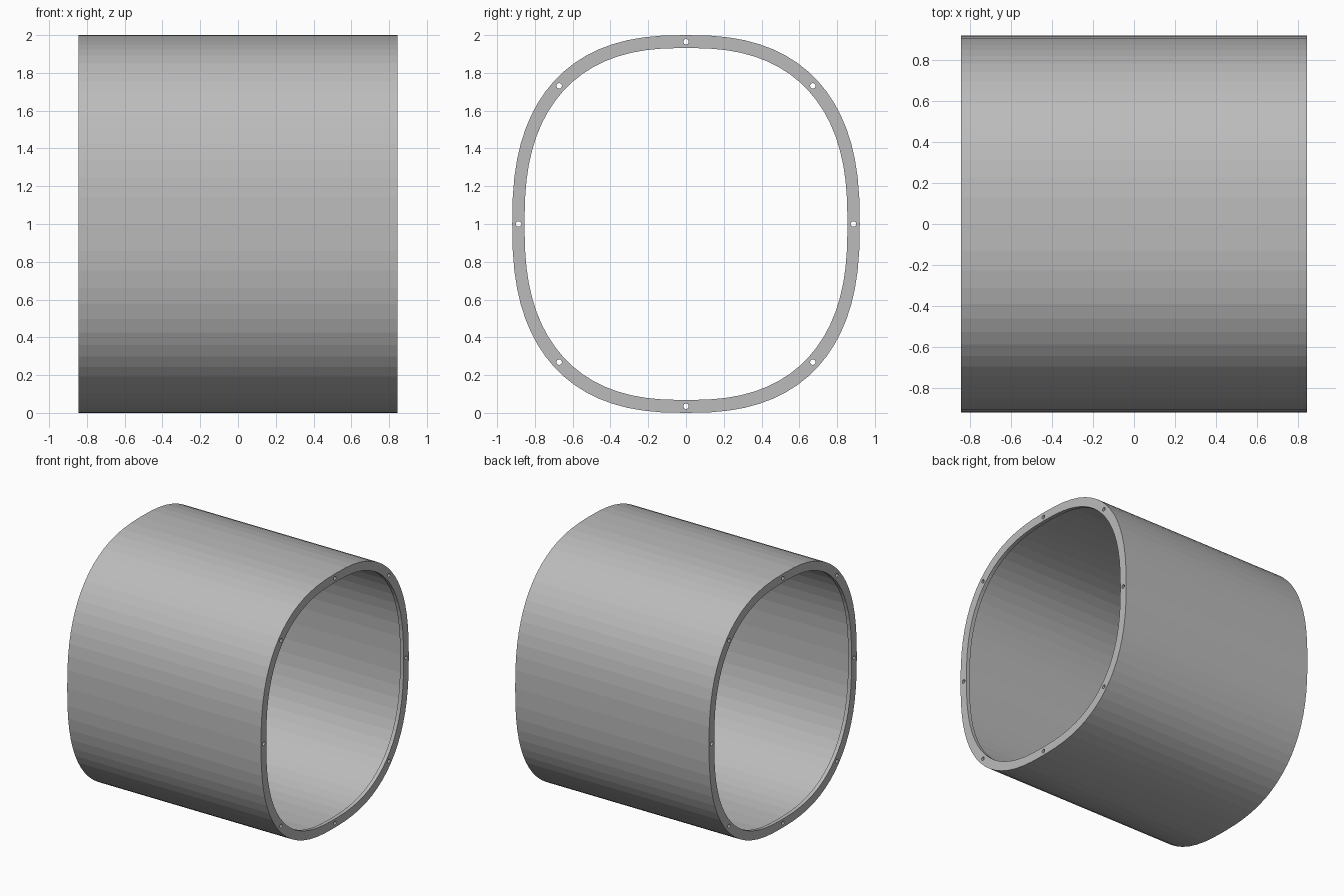
import bpy
import bmesh
from math import cos, sin, pi, copysign
from mathutils import Matrix

cube = bpy.data.objects.get("Cube")
if cube:
    bpy.data.objects.remove(cube, do_unlink=True)

SEGMENTS = 72
HALF_LENGTH = 0.845
FLANGE = 0.03
POWER = 0.8

grey = bpy.data.materials.new("plain grey")
grey.use_nodes = True
colour = (0.5, 0.5, 0.5, 1)
grey.diffuse_color = colour
grey.node_tree.nodes["Principled BSDF"].inputs["Base Color"].default_value = colour


def oval(angle, half_y, half_z):
    """Point on a squared-off oval, centred at mid height."""
    c, s = cos(angle), sin(angle)
    return (half_y * copysign(abs(c) ** POWER, c),
            1 + half_z * copysign(abs(s) ** POWER, s))


def make_object(name, bm):
    bmesh.ops.recalc_face_normals(bm, faces=bm.faces)
    mesh = bpy.data.meshes.new(name)
    bm.to_mesh(mesh)
    bm.free()
    mesh.materials.append(grey)
    obj = bpy.data.objects.new(name, mesh)
    bpy.context.collection.objects.link(obj)
    return obj


# Hollow sleeve: outer skin, end flanges, thin inner wall
outer, lip, wall = (0.92, 1.0), (0.855, 0.932), (0.908, 0.988)
inset = HALF_LENGTH - FLANGE
section = [(-HALF_LENGTH, outer), (HALF_LENGTH, outer), (HALF_LENGTH, lip),
           (inset, lip), (inset, wall), (-inset, wall),
           (-inset, lip), (-HALF_LENGTH, lip)]
bm = bmesh.new()
rings = []
for x, (half_y, half_z) in section:
    ring = []
    for i in range(SEGMENTS):
        y, z = oval(2 * pi * i / SEGMENTS, half_y, half_z)
        ring.append(bm.verts.new((x, y, z)))
    rings.append(ring)
for k, a in enumerate(rings):
    b = rings[(k + 1) % len(rings)]
    for i in range(SEGMENTS):
        j = (i + 1) % SEGMENTS
        bm.faces.new((a[i], a[j], b[j], b[i]))
sleeve = make_object("flanged_sleeve", bm)

# Eight bolt holes through each flange
bm = bmesh.new()
for side in (-1, 1):
    for i in range(8):
        y, z = oval(i * pi / 4, 0.886, 0.965)
        place = Matrix.Translation((side * HALF_LENGTH, y, z)) @ Matrix.Rotation(pi / 2, 4, 'Y')
        bmesh.ops.create_cone(bm, cap_ends=True, segments=16, radius1=0.0145,
                              radius2=0.0145, depth=4 * FLANGE, matrix=place)
cutter = make_object("bolt_hole_cutter", bm)
cutter.hide_render = True

cut = sleeve.modifiers.new("bolt holes", 'BOOLEAN')
cut.object = cutter
cut.operation = 'DIFFERENCE'
cut.solver = 'EXACT'
bpy.context.view_layer.objects.active = sleeve
bpy.ops.object.modifier_apply(modifier=cut.name)
bpy.data.objects.remove(cutter, do_unlink=True)
